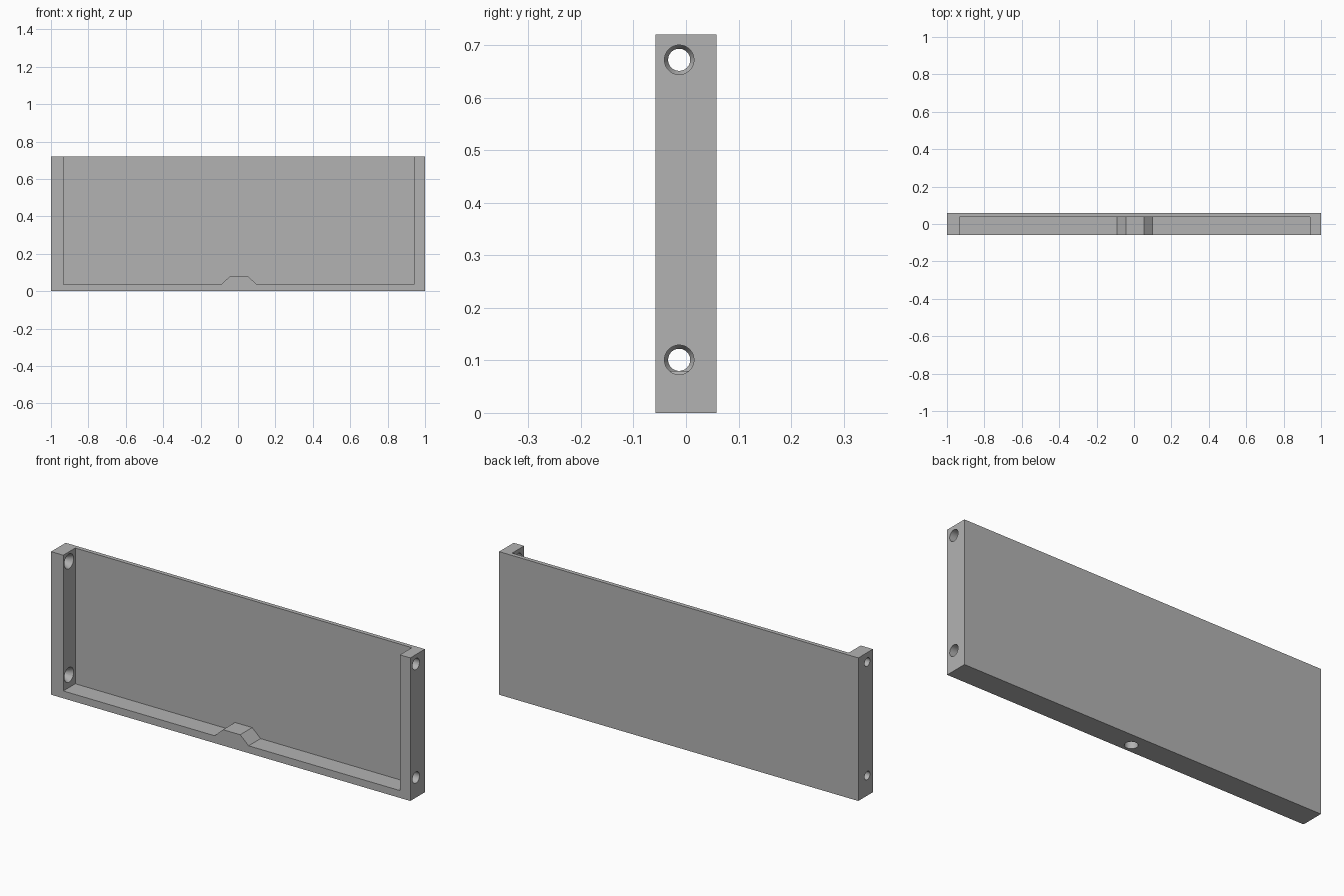
import bpy, bmesh, math
from mathutils import Matrix, Vector

cube = bpy.data.objects.get("Cube")
if cube:
    bpy.data.objects.remove(cube, do_unlink=True)

# Overall sizes
HEIGHT, DEPTH = 0.72, 0.116
INNER_LEFT, INNER_RIGHT = 0.942, -0.932
BACK_INNER, FLOOR, BUMP_TOP = 0.037, 0.037, 0.08
MID, HOLE_Y = 0.005, -0.013

grey = bpy.data.materials.new("plain grey")
grey.use_nodes = True
colour = (0.45, 0.45, 0.45, 1)
grey.diffuse_color = colour
grey.node_tree.nodes["Principled BSDF"].inputs["Base Color"].default_value = colour


def make_object(name, bm):
    bmesh.ops.recalc_face_normals(bm, faces=bm.faces)
    mesh = bpy.data.meshes.new(name)
    bm.to_mesh(mesh)
    bm.free()
    mesh.materials.append(grey)
    obj = bpy.data.objects.new(name, mesh)
    bpy.context.collection.objects.link(obj)
    return obj


def prism(name, outline, y_front, y_back):
    """Extrude an x-z outline along y."""
    bm = bmesh.new()
    face = bm.faces.new([bm.verts.new((x, y_front, z)) for x, z in outline])
    result = bmesh.ops.extrude_face_region(bm, geom=[face])
    verts = [v for v in result["geom"] if isinstance(v, bmesh.types.BMVert)]
    bmesh.ops.translate(bm, verts=verts, vec=(0, y_back - y_front, 0))
    return make_object(name, bm)


def bore(name, start, end, r_start, r_end):
    """Round or tapered cutter between two points."""
    start, end = Vector(start), Vector(end)
    axis = end - start
    turn = axis.to_track_quat("Z", "Y").to_matrix().to_4x4()
    bm = bmesh.new()
    bmesh.ops.create_cone(bm, cap_ends=True, segments=48, radius1=r_start,
                          radius2=r_end, depth=axis.length,
                          matrix=Matrix.Translation((start + end) / 2) @ turn)
    return make_object(name, bm)


def cut(target, cutter):
    mod = target.modifiers.new(cutter.name, "BOOLEAN")
    mod.operation = "DIFFERENCE"
    mod.solver = "EXACT"
    mod.object = cutter
    bpy.context.view_layer.objects.active = target
    bpy.ops.object.modifier_apply(modifier=mod.name)
    bpy.data.objects.remove(cutter, do_unlink=True)


# Solid block
tray = prism("tray", [(-1, 0), (1, 0), (1, HEIGHT), (-1, HEIGHT)],
             -DEPTH / 2, DEPTH / 2)

# Recess open at the front and top, leaving a raised bump on the floor
recess = [(INNER_RIGHT, 1), (INNER_RIGHT, FLOOR),
          (MID - 0.095, FLOOR), (MID - 0.048, BUMP_TOP),
          (MID + 0.048, BUMP_TOP), (MID + 0.095, FLOOR),
          (INNER_LEFT, FLOOR), (INNER_LEFT, 1)]
cut(tray, prism("recess", recess, -0.2, BACK_INNER))

# Side holes: wide on the left wall, narrow and countersunk on the right
for z in (0.101, 0.672):
    cut(tray, bore("left_hole", (0.9, HOLE_Y, z), (1.1, HOLE_Y, z), 0.028, 0.028))
    cut(tray, bore("right_hole", (-1.1, HOLE_Y, z), (-0.9, HOLE_Y, z), 0.021, 0.021))
    cut(tray, bore("countersink", (INNER_RIGHT - 0.03, HOLE_Y, z),
                   (INNER_RIGHT + 0.002, HOLE_Y, z), 0.021, 0.038))

# Blind hole in the underside, below the bump
cut(tray, bore("base_hole", (MID, HOLE_Y, -0.1), (MID, HOLE_Y, 0.06), 0.03, 0.03))

bpy.ops.object.select_all(action="DESELECT")
tray.select_set(True)
bpy.context.view_layer.objects.active = tray
bpy.ops.object.shade_smooth_by_angle(angle=math.radians(25))
